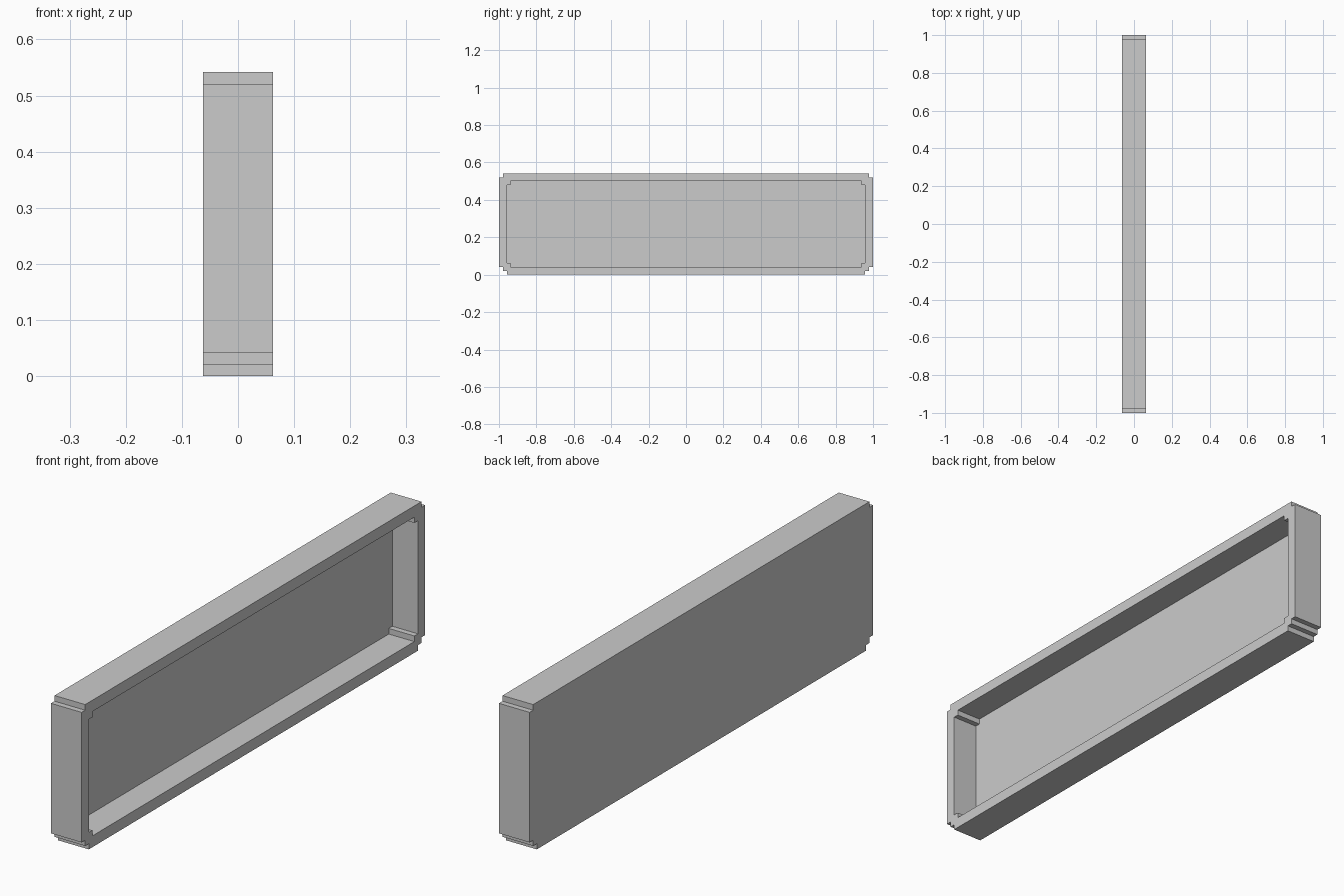
import bpy
import bmesh

if "Cube" in bpy.data.objects:
    bpy.data.objects.remove(bpy.data.objects["Cube"], do_unlink=True)

U = 2 / 96              # grid unit of the stepped design
HALF_LEN = 1.0
HEIGHT = 26 * U
HALF_DEPTH = 3 * U

grey = bpy.data.materials.new("grey")
grey.use_nodes = True
colour = (0.6, 0.6, 0.6, 1)
grey.diffuse_color = colour
grey.node_tree.nodes["Principled BSDF"].inputs["Base Color"].default_value = colour


def stepped_outline(half, bottom, top, low_steps, high_steps):
    """Mirrored outline in (y, z) with staircase-notched corners."""
    side = []
    for i in range(low_steps):
        inset = low_steps - i
        side += [(half - inset * U, bottom + i * U),
                 (half - inset * U, bottom + (i + 1) * U)]
    side.append((half, bottom + low_steps * U))
    side.append((half, top - high_steps * U))
    for i in range(high_steps):
        inset = i + 1
        side += [(half - inset * U, top - (high_steps - i) * U),
                 (half - inset * U, top - (high_steps - i - 1) * U)]
    return side + [(-y, z) for y, z in reversed(side)]


def prism(name, outline, x0, x1):
    """Extrude a (y, z) outline from x0 to x1."""
    bm = bmesh.new()
    face = bm.faces.new([bm.verts.new((x0, y, z)) for y, z in outline])
    result = bmesh.ops.extrude_face_region(bm, geom=[face], use_keep_orig=True)
    moved = [v for v in result["geom"] if isinstance(v, bmesh.types.BMVert)]
    bmesh.ops.translate(bm, verts=moved, vec=(x1 - x0, 0, 0))
    bmesh.ops.recalc_face_normals(bm, faces=bm.faces)
    mesh = bpy.data.meshes.new(name)
    bm.to_mesh(mesh)
    bm.free()
    mesh.materials.append(grey)
    obj = bpy.data.objects.new(name, mesh)
    bpy.context.collection.objects.link(obj)
    return obj


# Tray body: stepped corners, double steps at the bottom
tray = prism("tray", stepped_outline(HALF_LEN, 0, HEIGHT, 2, 1),
             -HALF_DEPTH, HALF_DEPTH)

# Cavity: open on the +x side, leaving a thin back panel
cavity = prism("cavity_cutter",
               stepped_outline(HALF_LEN - 2 * U, 2 * U, HEIGHT - 2 * U, 1, 1),
               -HALF_DEPTH + U, HALF_DEPTH + U)
cavity.hide_render = True

cut = tray.modifiers.new("hollow", "BOOLEAN")
cut.operation = "DIFFERENCE"
cut.solver = "EXACT"
cut.object = cavity

# Apply the cut and discard the cutter
bpy.context.view_layer.objects.active = tray
tray.select_set(True)
bpy.ops.object.modifier_apply(modifier=cut.name)
bpy.data.objects.remove(cavity, do_unlink=True)
